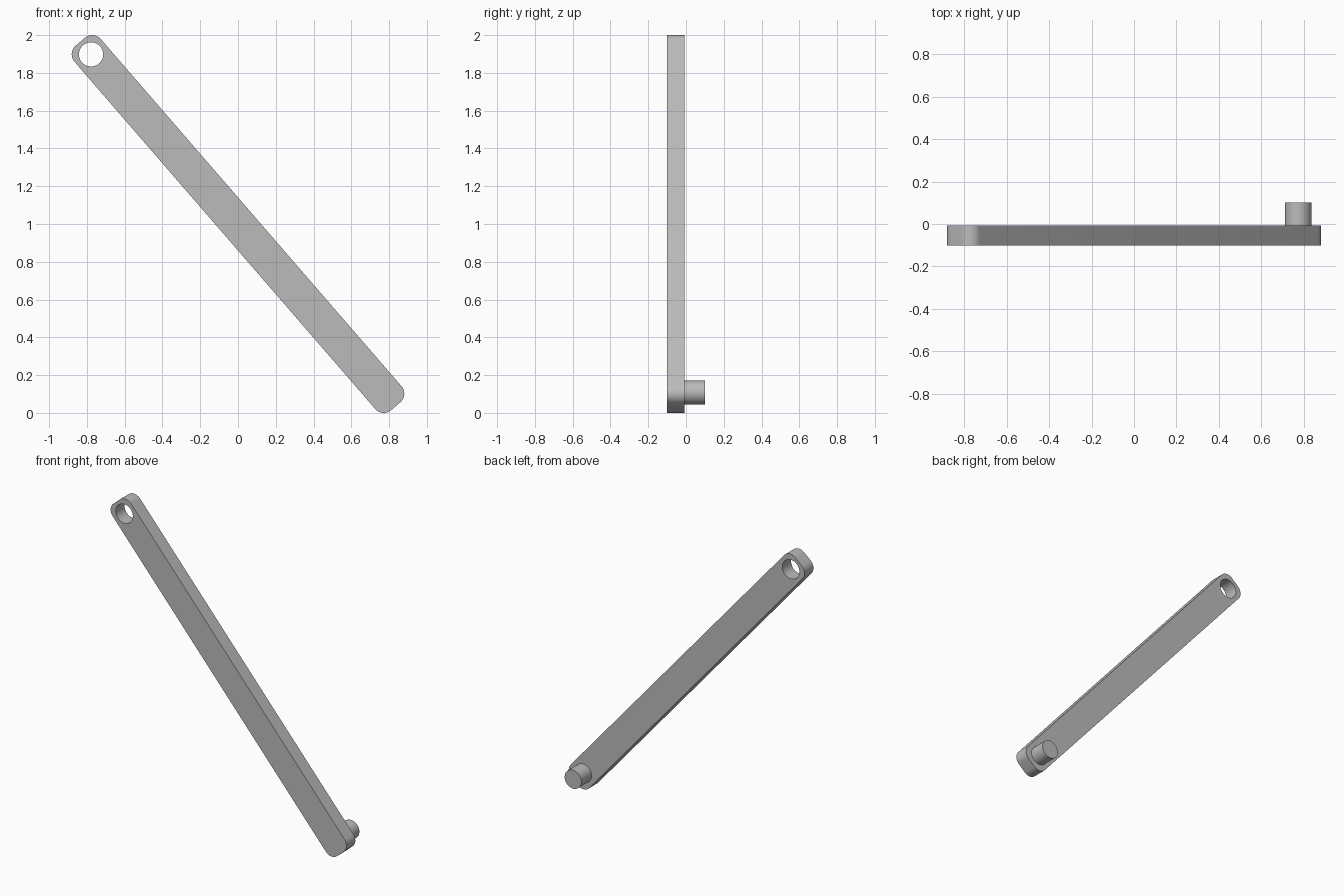
import bpy
import bmesh
from math import radians
from mathutils import Matrix

if "Cube" in bpy.data.objects:
    bpy.data.objects.remove(bpy.data.objects["Cube"], do_unlink=True)

LENGTH, WIDTH, CORNER = 2.552, 0.184, 0.06
FRONT, MIDDLE, BACK = -0.101, -0.007, 0.101
TILT = Matrix.Translation((0, 0, 1)) @ Matrix.Rotation(radians(49.1), 4, "Y")

grey = bpy.data.materials.new("plain grey")
grey.use_nodes = True
grey.diffuse_color = (0.5, 0.5, 0.5, 1)
grey.node_tree.nodes["Principled BSDF"].inputs["Base Color"].default_value = (0.5, 0.5, 0.5, 1)


def make_object(name, bm):
    mesh = bpy.data.meshes.new(name)
    bm.to_mesh(mesh)
    bm.free()
    mesh.materials.append(grey)
    obj = bpy.data.objects.new(name, mesh)
    bpy.context.collection.objects.link(obj)
    obj.matrix_world = TILT
    return obj


def cylinder(name, along, radius, y0, y1):
    """Cylinder across the bar, at a distance along its length."""
    bm = bmesh.new()
    place = Matrix.Translation((along, (y0 + y1) / 2, 0)) @ Matrix.Rotation(radians(90), 4, "X")
    bmesh.ops.create_cone(bm, cap_ends=True, segments=48, radius1=radius,
                          radius2=radius, depth=y1 - y0, matrix=place)
    return make_object(name, bm)


def select_only(obj):
    bpy.ops.object.select_all(action="DESELECT")
    obj.select_set(True)
    bpy.context.view_layer.objects.active = obj


# Flat bar with rounded corners
bm = bmesh.new()
size = Matrix.Diagonal((LENGTH, MIDDLE - FRONT, WIDTH, 1))
bmesh.ops.create_cube(bm, size=1, matrix=Matrix.Translation((0, (FRONT + MIDDLE) / 2, 0)) @ size)
corners = [e for e in bm.edges if abs(e.verts[0].co.y - e.verts[1].co.y) > 0.01]
bmesh.ops.bevel(bm, geom=corners, offset=CORNER, segments=12, profile=0.5, affect="EDGES")
bar = make_object("bar", bm)

# Round hole through the upper end
cutter = cylinder("hole_cutter", -1.188, 0.064, FRONT - 0.1, BACK)
cutter.hide_render = True
select_only(bar)
hole = bar.modifiers.new("hole", "BOOLEAN")
hole.operation = "DIFFERENCE"
hole.solver = "EXACT"
hole.object = cutter
bpy.ops.object.modifier_apply(modifier=hole.name)
bpy.data.objects.remove(cutter, do_unlink=True)

# Pin on the back of the lower end
pin = cylinder("pin", 1.18, 0.0625, MIDDLE - 0.01, BACK)

for part in (bar, pin):
    select_only(part)
    bpy.ops.object.shade_smooth_by_angle(angle=radians(30))
